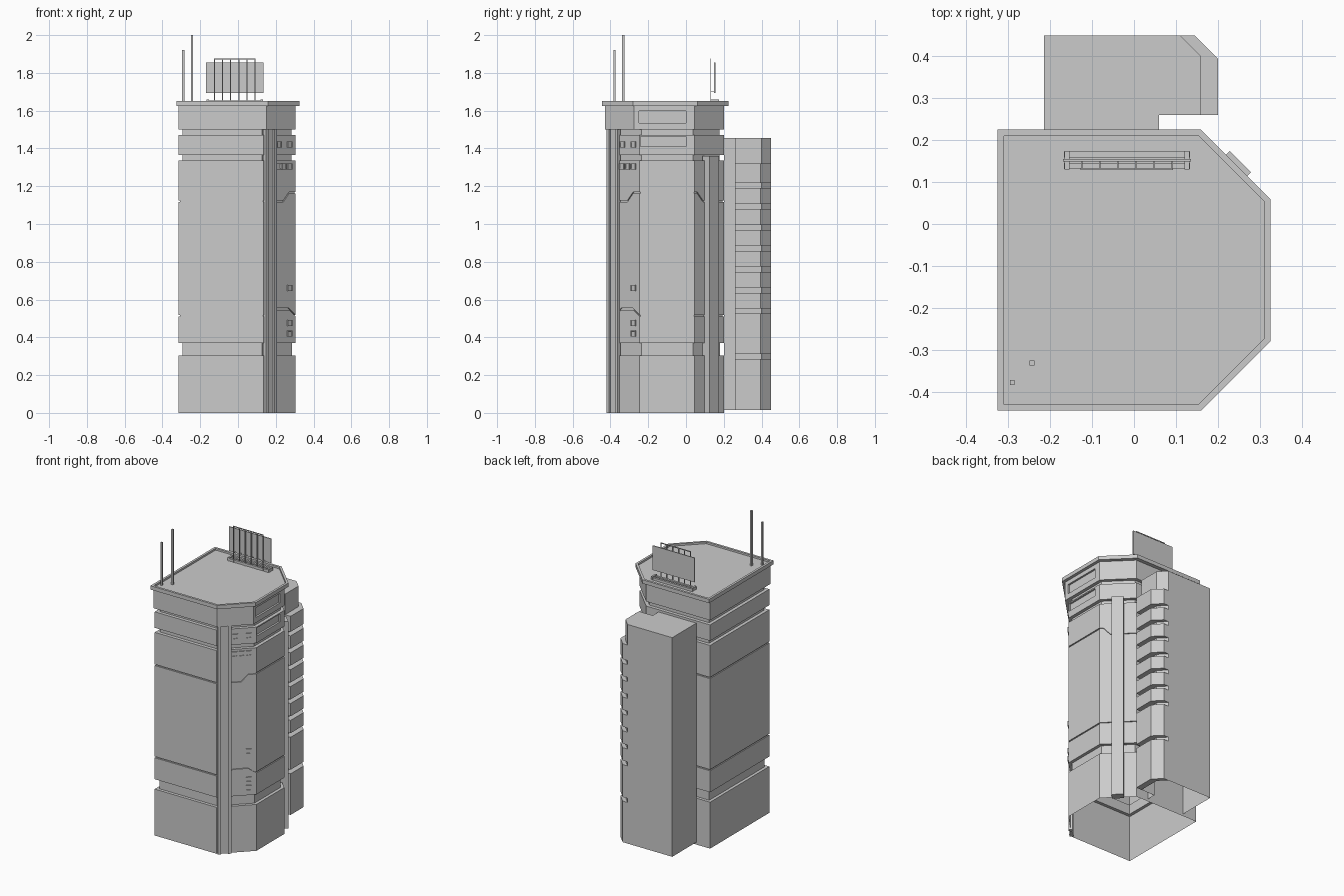
import bpy, bmesh, math
from mathutils import Vector, Matrix

if "Cube" in bpy.data.objects:
    bpy.data.objects.remove(bpy.data.objects["Cube"])


def make(name, bm):
    bmesh.ops.recalc_face_normals(bm, faces=bm.faces[:])
    me = bpy.data.meshes.new(name)
    bm.to_mesh(me)
    bm.free()
    ob = bpy.data.objects.new(name, me)
    bpy.context.collection.objects.link(ob)
    return ob


def offset(plan, d):
    """Move a counter-clockwise outline inward by d with mitred corners."""
    out, n = [], len(plan)
    for i in range(n):
        p = Vector(plan[i])
        e0 = (p - Vector(plan[i - 1])).normalized()
        e1 = (Vector(plan[(i + 1) % n]) - p).normalized()
        n0, n1 = Vector((-e0.y, e0.x)), Vector((-e1.y, e1.x))
        out.append(p + (n0 + n1) * d / (1 + n0.dot(n1)))
    return out


def loft(plan, rings, bottom=False, top=True):
    """Stack rings of (z, inset, rises per point index) over one outline."""
    bm, loops = bmesh.new(), []
    for z, inset, rise in rings:
        loops.append([bm.verts.new((p.x, p.y, z + rise.get(i, 0)))
                      for i, p in enumerate(offset(plan, inset))])
    n = len(plan)
    for a, b in zip(loops, loops[1:]):
        for i in range(n):
            j = (i + 1) % n
            bm.faces.new((a[i], a[j], b[j], b[i]))
    if bottom:
        bm.faces.new(loops[0][::-1])
    if top:
        bm.faces.new(loops[-1])
    return bm


def recess(bm, zmid, y0, y1, z0, z1, depth=0.012):
    """Sink a long window into the +x face found at height zmid."""
    bm.normal_update()
    f = next(f for f in bm.faces if abs(f.normal.x) > 0.99
             and f.calc_center_median().x > 0.3
             and abs(f.calc_center_median().z - zmid) < 0.01)
    x = f.calc_center_median().x
    c = f.calc_center_median()
    bmesh.ops.inset_region(bm, faces=[f], thickness=0.02)
    for v in f.verts:
        v.co = (x, y1 if v.co.y > c.y else y0, z1 if v.co.z > c.z else z0)
    for v in bmesh.ops.extrude_discrete_faces(bm, faces=[f])['faces'][0].verts:
        v.co.x -= depth


def boxes(name, items, turn=0):
    """Items are (centre, size); turn rotates each about z."""
    bm = bmesh.new()
    for c, s in items:
        bmesh.ops.create_cube(bm, size=1, matrix=Matrix.Translation(c)
                              @ Matrix.Rotation(turn, 4, 'Z') @ Matrix.Diagonal((*s, 1)))
    return make(name, bm)


# Main shaft, open underneath, with grooves that step up around the right side
shaft = [(-.315, -.415), (.135, -.415), (.18, -.37), (.205, -.345), (.24, -.31),
         (.27, -.28), (.305, -.245), (.305, .045), (.29, .06), (.26, .09),
         (.15, .2), (-.315, .2)]
low = {3: .035, 4: .035, 5: .035}
high = {5: .045, 6: .045, 7: .045, 8: .045}
rings = [(0, 0, {})]
for z0, z1, d, rise in ((.305, .37, .02, {}), (.511, .519, .007, low),
                        (1.117, 1.125, .007, high), (1.335, 1.365, .022, {}),
                        (1.47, 1.5, .022, {})):
    rings += [(z0, 0, rise), (z0, d, rise), (z1, d, rise), (z1, 0, rise)]
bm = loft(shaft, rings[:-1], top=False)
recess(bm, 1.4175, -.24, 0, 1.41, 1.462)
make("tower_shaft", bm)

# Crown block under the roof
crown = [(-.315, -.43), (.15, -.43), (.305, -.275), (.305, .045), (.15, .2), (-.315, .2)]
bm = loft(crown, [(1.5, 0, {}), (1.625, 0, {})], bottom=True)
recess(bm, 1.5625, -.25, 0, 1.535, 1.598)
make("crown_block", bm)

# Roof slab with a low parapet
roof = [(-.325, -.445), (.16, -.445), (.325, -.28), (.325, .06), (.16, .225), (-.325, .225)]
make("roof_slab", loft(roof, [(1.625, 0, {}), (1.65, 0, {}), (1.65, .015, {}),
                              (1.638, .015, {})], bottom=True))

# Pilasters on the angled corners
Q = math.pi / 4
boxes("front_corner_pilasters", [((.147, -.405, .75), (.02, .024, 1.5)),
                                 ((.191, -.361, .75), (.02, .024, 1.5))], Q)
boxes("front_corner_strip", [((.167, -.381, .75), (.045, .012, 1.5))], Q)
boxes("rear_corner_pilaster", [((.236, .131, .68), (.072, .05, 1.36))], -Q)


# Small framed windows on the front right angled wall
bm = bmesh.new()
for x, z in ((.215, 1.42), (.272, 1.42), (.212, 1.305), (.242, 1.305), (.272, 1.305),
             (.272, .66), (.272, .475), (.272, .42)):
    m = Matrix.Translation((x, x - .55, z)) @ Matrix.Rotation(Q, 4, 'Z')
    fs = {f for v in bmesh.ops.create_cube(
        bm, size=1, matrix=m @ Matrix.Diagonal((.034, .014, .032, 1)))['verts']
        for f in v.link_faces}
    bm.normal_update()
    front = max(fs, key=lambda f: f.normal.x - f.normal.y)
    bmesh.ops.inset_region(bm, faces=[front], thickness=.005)
    bmesh.ops.inset_region(bm, faces=[front], thickness=.0005, depth=-.005)
make("small_windows", bm)

# Rear stair tower, open underneath
core = [(-.215, .2), (.06, .2), (.06, .26), (.16, .26), (.16, .4), (.11, .45), (-.215, .45)]
make("rear_tower", loft(core, [(.015, 0, {}), (1.455, 0, {})]))

# Stacked balcony panels wrapping the rear tower's outer corner
panel = [(.16, .26), (.2, .26), (.2, .395), (.145, .45), (.11, .45), (.16, .4)]
gaps = [.30] + [.54 + .111 * i for i in range(7)]
edges = [.015] + [e for g in gaps for e in (g - .015, g + .012)] + [1.32]
for i in range(0, len(edges), 2):
    bm = loft(panel, [(edges[i], 0, {}), (edges[i + 1], 0, {})], bottom=True)
    make(f"balcony_panel_{i // 2 + 1}", bm)

# Rooftop masts
boxes("roof_masts", [((-.29, -.378, 1.778), (.011, .011, .284)),
                     ((-.243, -.332, 1.818), (.012, .012, .364))])

# Rooftop billboard: board, posts, top bar and base
boxes("billboard_board", [((-.017, .152, 1.774), (.305, .006, .16))])
posts = [((-.125 + .0432 * i, .131, 1.757), (.005, .005, .238)) for i in range(6)]
boxes("billboard_posts", posts + [((-.017, .131, 1.874), (.221, .005, .005))])
boxes("billboard_base", [((-.017, .138, 1.645), (.3, .014, .018)),
                         ((-.017, .166, 1.645), (.3, .014, .018)),
                         ((-.16, .152, 1.648), (.012, .044, .024)),
                         ((.126, .152, 1.648), (.012, .044, .024))]
      + [((-.125 + .0432 * i, .142, 1.7), (.004, .022, .004)) for i in range(6)])
